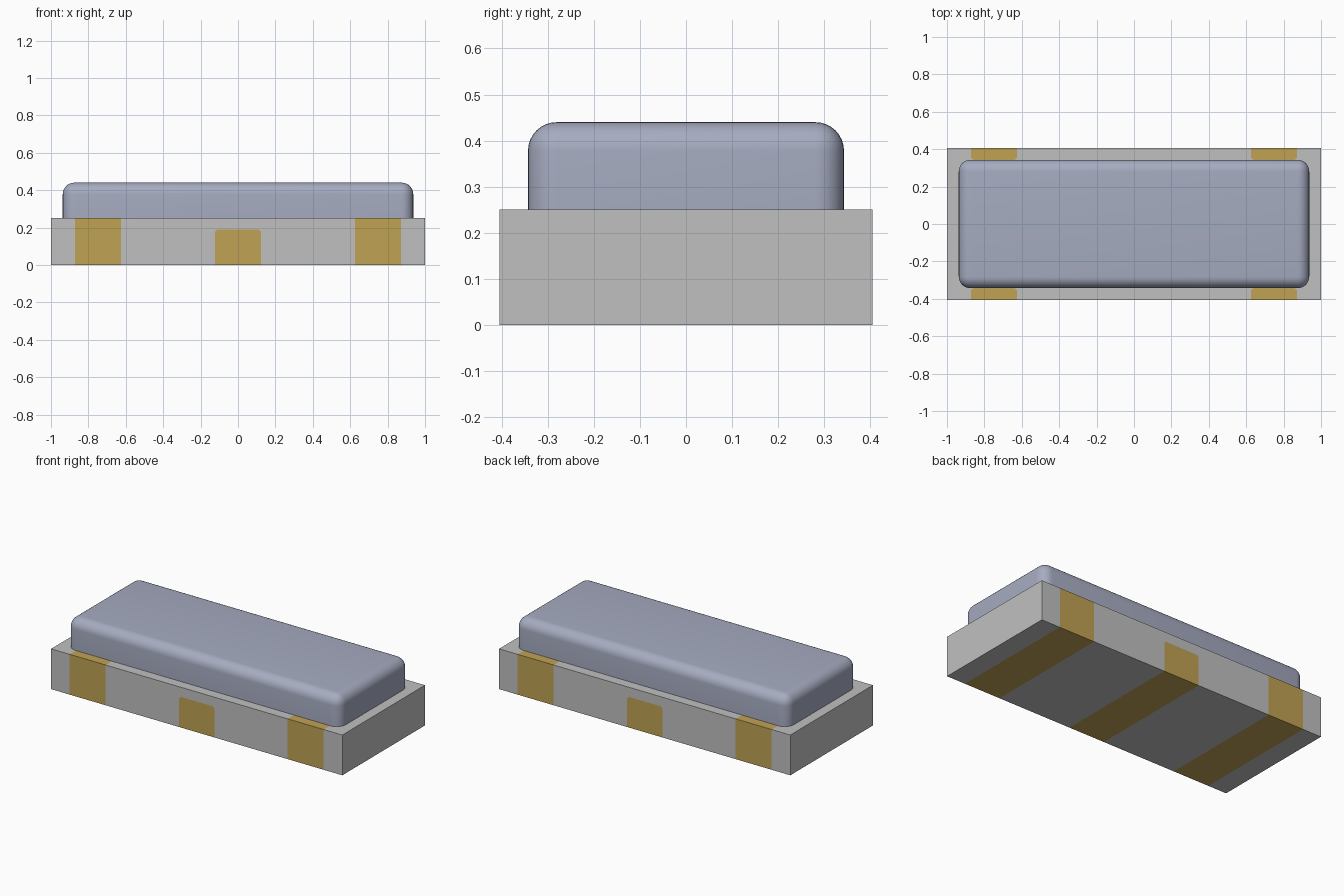
import bpy, bmesh
from mathutils import Vector

cube = bpy.data.objects.get("Cube")
if cube:
    bpy.data.objects.remove(cube, do_unlink=True)


def material(name, rgb):
    m = bpy.data.materials.new(name)
    m.use_nodes = True
    m.diffuse_color = (*rgb, 1)
    m.node_tree.nodes["Principled BSDF"].inputs["Base Color"].default_value = (*rgb, 1)
    return m


def box(lo, hi):
    bm = bmesh.new()
    bmesh.ops.create_cube(bm, size=1)
    lo, hi = Vector(lo), Vector(hi)
    for v in bm.verts:
        v.co = (lo + hi) / 2 + v.co * (hi - lo)
    return bm


def finish(bm, name, mats):
    mesh = bpy.data.meshes.new(name)
    bm.to_mesh(mesh)
    bm.free()
    for m in mats:
        mesh.materials.append(m)
    ob = bpy.data.objects.new(name, mesh)
    bpy.context.collection.objects.link(ob)
    return ob


def cut(bm, co, no, faces=None):
    faces = faces if faces is not None else bm.faces[:]
    edges = {e for f in faces for e in f.edges}
    verts = {v for f in faces for v in f.verts}
    bmesh.ops.bisect_plane(bm, geom=list(verts) + list(edges) + list(faces),
                           plane_co=co, plane_no=no, dist=1e-5)


grey = material("ceramic grey", (0.53, 0.53, 0.53))
gold = material("contact gold", (0.53, 0.36, 0.09))
blue = material("lid blue grey", (0.38, 0.41, 0.53))

W, D, H = 1.0, 0.405, 0.25          # base half width, half depth, height
IN, OUT, MID = 0.625, 0.872, 0.123  # contact strip edges
PAD_Z, PAD_Y, C = 0.19, 0.342, 0.012

# Base block, sliced along the contact outlines
base = box((-W, -D, 0), (W, D, H))
for s in (-1, 1):
    for x in (IN, OUT, MID):
        cut(base, (s * x, 0, 0), (1, 0, 0))
    cut(base, (0, s * PAD_Y, 0), (0, 1, 0),
        [f for f in base.faces if f.normal.z > 0.5])


def pad(f):
    """True where a face belongs to a contact."""
    c, n = f.calc_center_median(), f.normal
    x = abs(c.x)
    if abs(n.x) > 0.5:
        return False
    if IN < x < OUT:
        return n.z < 0.5 or abs(c.y) > PAD_Y
    return x < MID and n.z < 0.5


# Middle contacts stop short of the top and have clipped corners
side_mid = lambda: [f for f in base.faces if pad(f) and abs(f.normal.y) > 0.5
                    and abs(f.calc_center_median().x) < MID]
cut(base, (0, 0, PAD_Z), (0, 0, 1), side_mid())
for s in (-1, 1):
    low = [f for f in side_mid() if f.calc_center_median().z < PAD_Z]
    cut(base, (s * (MID - C), 0, PAD_Z), (s, 0, 1), low)

# Top contacts have clipped inner corners
for sx in (-1, 1):
    for sy in (-1, 1):
        for x, d in ((IN, -1), (OUT, 1)):
            top = [f for f in base.faces if f.normal.z > 0.5 and pad(f)
                   and f.calc_center_median().x * sx > 0
                   and f.calc_center_median().y * sy > 0]
            cut(base, (sx * (x - d * C), sy * PAD_Y, 0), (sx * d, -sy, 0), top)

for f in base.faces:
    c = f.calc_center_median()
    is_pad = pad(f)
    if abs(f.normal.y) > 0.5 and abs(c.x) < MID:
        is_pad = is_pad and c.z < PAD_Z and abs(c.x) + c.z < MID + PAD_Z - C
    if f.normal.z > 0.5 and is_pad:
        corner = min(abs(c.x) - IN, OUT - abs(c.x)) + abs(c.y) - PAD_Y
        is_pad = corner > C
    f.material_index = int(is_pad)
finish(base, "base_block", [grey, gold])

# Lid with rounded upper and vertical edges
lid = box((-0.937, -0.343, H), (0.937, 0.343, 0.44))
edges = [e for e in lid.edges if any(v.co.z > H + 0.01 for v in e.verts)]
bmesh.ops.bevel(lid, geom=edges, offset=0.062, segments=8, profile=0.5,
                affect="EDGES", clamp_overlap=True)
lid_ob = finish(lid, "lid", [blue])
bpy.context.view_layer.objects.active = lid_ob
lid_ob.select_set(True)
bpy.ops.object.shade_smooth_by_angle()
